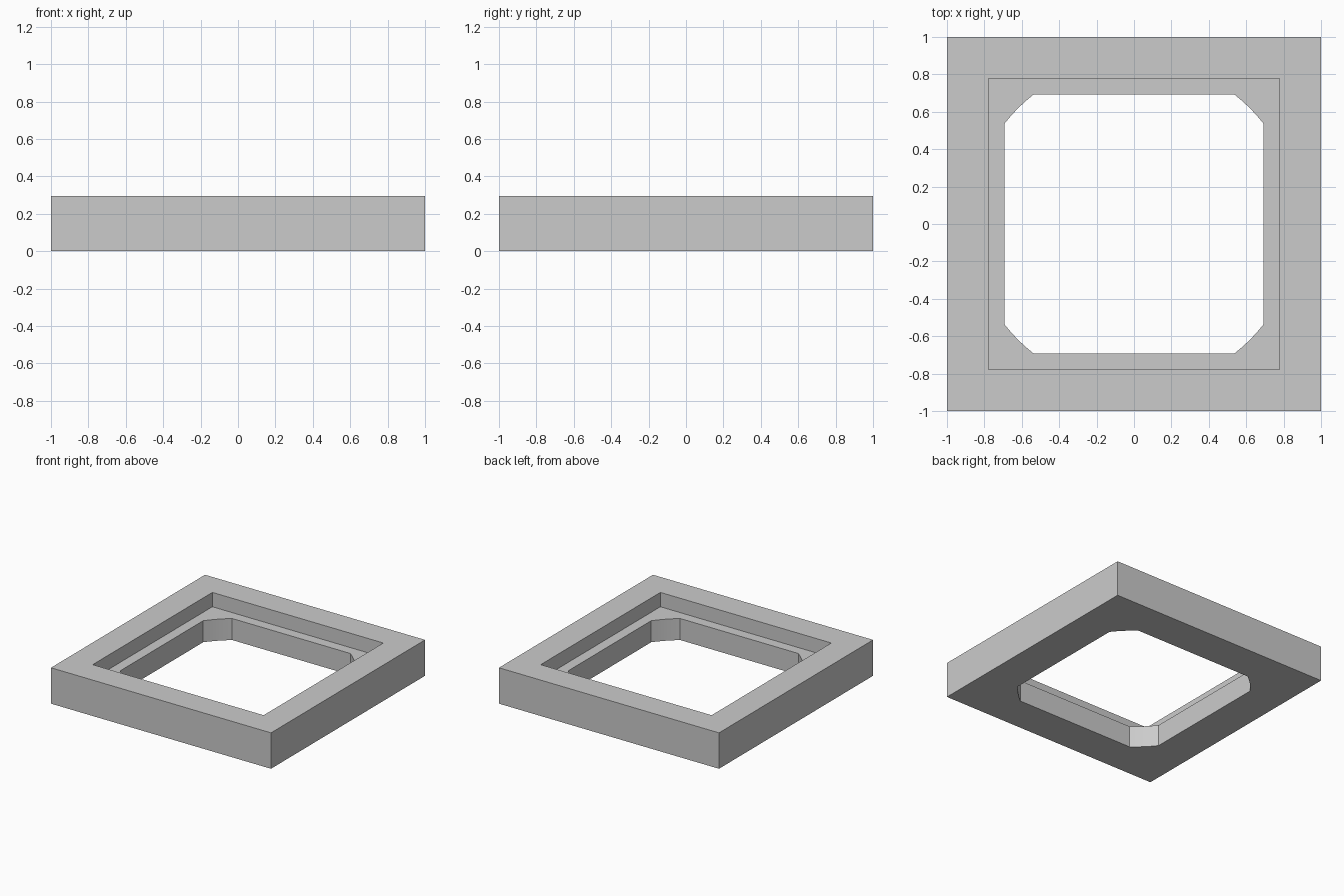
import bpy, bmesh, math

if "Cube" in bpy.data.objects:
    bpy.data.objects.remove(bpy.data.objects["Cube"])

HEIGHT, LEDGE = 0.295, 0.177      # frame top and inner ledge height
OUTER, RECESS, OPENING = 1.0, 0.777, 0.692   # half widths
RADIUS, SEGS = 0.876, 4           # circle that trims the opening corners

bm = bmesh.new()


def square(half, z):
    """Four corners, anticlockwise from +x +y."""
    return [bm.verts.new((sx * half, sy * half, z))
            for sx, sy in ((1, 1), (-1, 1), (-1, -1), (1, -1))]


def trimmed_square(z):
    """One short arc of points for each corner, anticlockwise."""
    start = math.acos(OPENING / RADIUS)
    step = (math.pi / 2 - 2 * start) / SEGS
    arcs = []
    for c in range(4):
        angles = [c * math.pi / 2 + start + i * step for i in range(SEGS + 1)]
        arcs.append([bm.verts.new((RADIUS * math.cos(a), RADIUS * math.sin(a), z))
                     for a in angles])
    return arcs


def bridge(a, b):
    """Closed strip of quads between two loops of equal length."""
    n = len(a)
    for i in range(n):
        j = (i + 1) % n
        bm.faces.new((a[i], a[j], b[j], b[i]))


def plate(corners, arcs):
    """Flat ring between a square and the trimmed opening."""
    for i in range(4):
        j = (i + 1) % 4
        bm.faces.new([corners[i]] + arcs[i][::-1])
        bm.faces.new((corners[i], corners[j], arcs[j][0], arcs[i][-1]))


outer_low, outer_top = square(OUTER, 0), square(OUTER, HEIGHT)
recess_top, recess_low = square(RECESS, HEIGHT), square(RECESS, LEDGE)
hole_top, hole_low = trimmed_square(LEDGE), trimmed_square(0)

bridge(outer_low, outer_top)      # outer walls
bridge(outer_top, recess_top)     # top rim
bridge(recess_top, recess_low)    # recess walls
plate(recess_low, hole_top)       # ledge
bridge(sum(hole_top, []), sum(hole_low, []))  # opening walls
plate(outer_low, hole_low)        # underside
bmesh.ops.recalc_face_normals(bm, faces=bm.faces[:])

mesh = bpy.data.meshes.new("square_frame")
bm.to_mesh(mesh)
bm.free()
frame = bpy.data.objects.new("square_frame", mesh)
bpy.context.collection.objects.link(frame)

grey = bpy.data.materials.new("light_grey")
grey.diffuse_color = (0.6, 0.6, 0.6, 1)
grey.use_nodes = True
grey.node_tree.nodes["Principled BSDF"].inputs["Base Color"].default_value = grey.diffuse_color
mesh.materials.append(grey)

# Smooth the trimmed corners, keep all real edges sharp
bpy.context.view_layer.objects.active = frame
frame.select_set(True)
bpy.ops.object.shade_smooth_by_angle(angle=math.radians(15))
